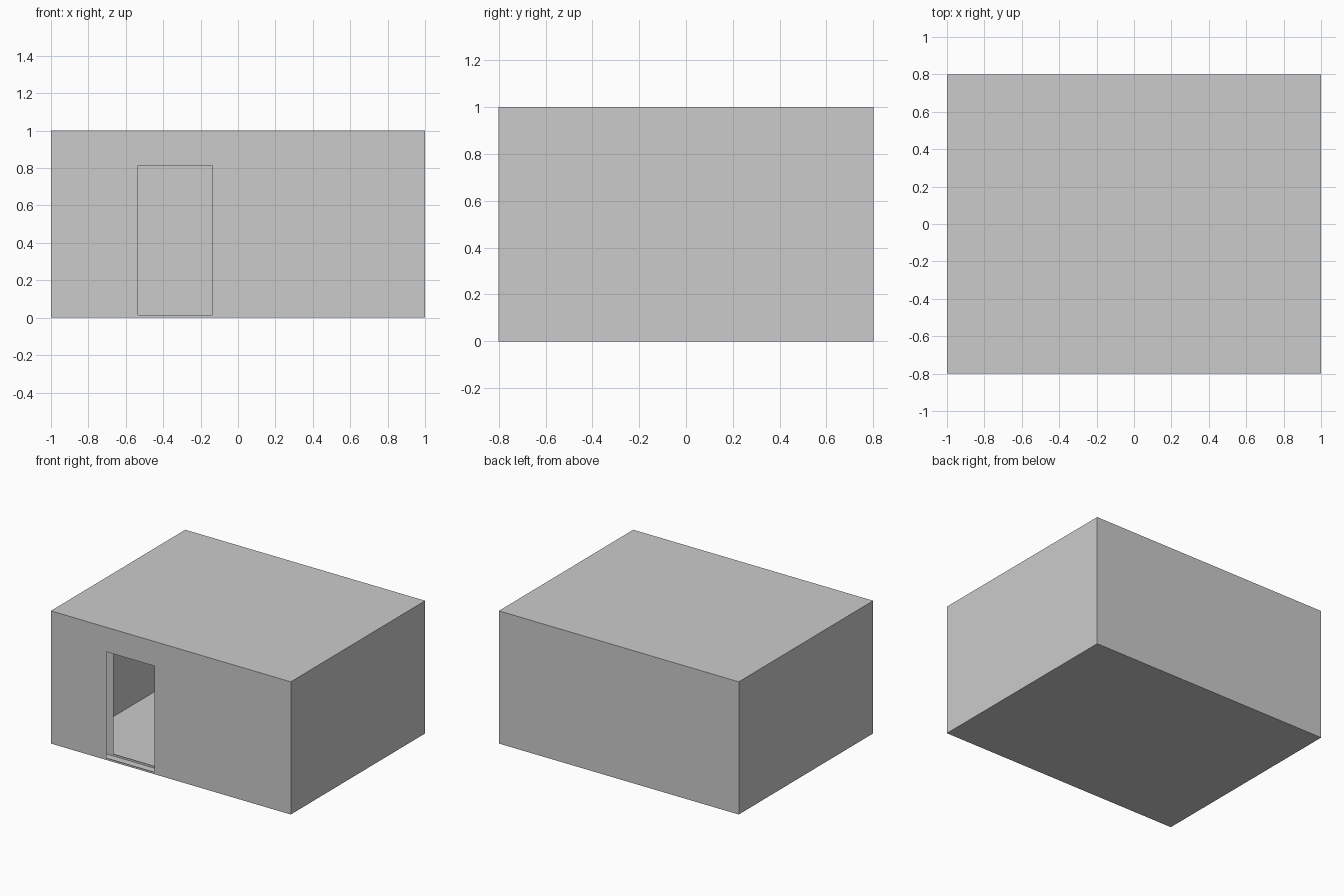
import bpy
import bmesh

if "Cube" in bpy.data.objects:
    bpy.data.objects.remove(bpy.data.objects["Cube"])

# Door opening: left, right, bottom, top
DOOR = (-0.535, -0.135, 0.015, 0.815)


def shell(name, hx, hy, height, floor):
    """Thin box standing on z = 0 with the doorway left open in its front."""
    bm = bmesh.new()
    bottom = [bm.verts.new((x, y, 0)) for x, y in
              ((-hx, -hy), (hx, -hy), (hx, hy), (-hx, hy))]
    top = [bm.verts.new((v.co.x, v.co.y, height)) for v in bottom]

    # Right, back and left walls, then roof and floor
    for i in (1, 2, 3):
        j = (i + 1) % 4
        bm.faces.new((bottom[i], bottom[j], top[j], top[i]))
    bm.faces.new(top)
    if floor:
        bm.faces.new(bottom[::-1])

    # Front wall as a frame around the doorway
    l, r, b, t = DOOR
    outer = [bottom[0], bottom[1], top[1], top[0]]
    hole = [bm.verts.new((x, -hy, z)) for x, z in
            ((l, b), (r, b), (r, t), (l, t))]
    for i in range(4):
        j = (i + 1) % 4
        bm.faces.new((outer[i], outer[j], hole[j], hole[i]))

    mesh = bpy.data.meshes.new(name)
    bm.to_mesh(mesh)
    bm.free()
    obj = bpy.data.objects.new(name, mesh)
    bpy.context.collection.objects.link(obj)
    return obj


# Outside walls, roof and floor
shell("outer_walls", 1.0, 0.8, 1.0, True)

# Inside lining, standing on the same floor
shell("inner_walls", 0.9, 0.72, 0.9, False)
